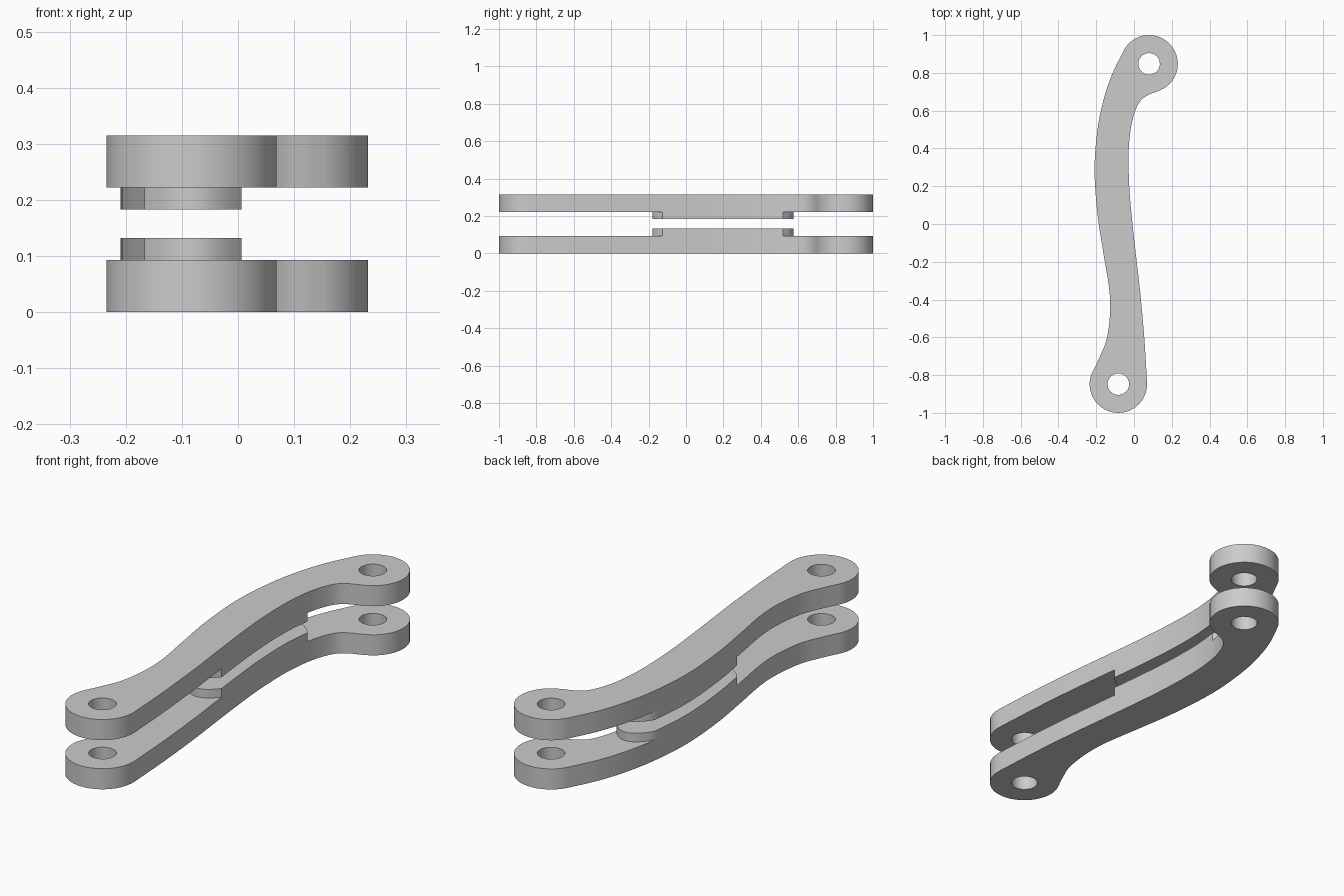
import bpy, bmesh, math
from mathutils import Vector

cube = bpy.data.objects.get("Cube")
if cube:
    bpy.data.objects.remove(cube, do_unlink=True)

grey = bpy.data.materials.new("light_grey")
grey.use_nodes = True
grey.diffuse_color = (0.6, 0.6, 0.6, 1)
grey.node_tree.nodes["Principled BSDF"].inputs["Base Color"].default_value = (0.6, 0.6, 0.6, 1)

HEIGHT, PLATE, PAD = 0.315, 0.093, 0.132
EYE_R, HOLE_R = 0.152, 0.057
BACK_EYE, FRONT_EYE = Vector((0.08, 0.848)), Vector((-0.083, -0.848))


def arc(c, r, a0, a1, n):
    angles = [math.radians(a0 + (a1 - a0) * i / n) for i in range(n + 1)]
    return [Vector((c.x + r * math.cos(a), c.y + r * math.sin(a))) for a in angles]


def spline(pts, n=6):
    """Smooth path through the points (Catmull-Rom)."""
    p = [Vector(q) for q in pts]
    p = [2 * p[0] - p[1]] + p + [2 * p[-1] - p[-2]]
    out = []
    for a, b, c, d in zip(p, p[1:], p[2:], p[3:]):
        for i in range(n):
            t = i / n
            out.append(0.5 * (2 * b + (c - a) * t + (2 * a - 5 * b + 4 * c - d) * t ** 2
                              + (3 * b - a - 3 * c + d) * t ** 3))
    return out + [p[-2]]


def bulge(a, b, sag, n=12):
    """Bowed pad end between two edge points."""
    return [a.lerp(b, i / n) + Vector((0, sag * 4 * (i / n) * (1 - i / n))) for i in range(1, n)]


def slab(name, loops, z0, z1):
    """Extrude an outline, with optional holes, from z0 to z1."""
    bm = bmesh.new()
    edges = []
    for loop in loops:
        vs = [bm.verts.new((p.x, p.y, z0)) for p in loop]
        edges += [bm.edges.new((a, b)) for a, b in zip(vs, vs[1:] + vs[:1])]
    bmesh.ops.triangle_fill(bm, edges=edges, use_beauty=True)
    ext = bmesh.ops.extrude_face_region(bm, geom=bm.faces[:], use_keep_orig=True)
    moved = [g for g in ext["geom"] if isinstance(g, bmesh.types.BMVert)]
    bmesh.ops.translate(bm, verts=moved, vec=(0, 0, z1 - z0))
    bmesh.ops.recalc_face_normals(bm, faces=bm.faces[:])
    me = bpy.data.meshes.new(name)
    bm.to_mesh(me)
    bm.free()
    me.materials.append(grey)
    ob = bpy.data.objects.new(name, me)
    bpy.context.collection.objects.link(ob)
    bpy.ops.object.select_all(action="DESELECT")
    ob.select_set(True)
    bpy.context.view_layer.objects.active = ob
    bpy.ops.object.shade_smooth_by_angle(angle=math.radians(30))


# Long curved edges of the link, both running from the back eye to the front eye
left_edge = spline([(-0.058, 0.912), (-0.117, 0.79), (-0.161, 0.658), (-0.193, 0.5), (-0.209, 0.288),
                    (-0.193, 0.05), (-0.161, -0.161), (-0.131, -0.346), (-0.127, -0.478),
                    (-0.145, -0.61), (-0.182, -0.705), (-0.218, -0.779)])
right_edge = spline([(0.158, 0.718), (0.124, 0.702), (0.077, 0.684), (0.034, 0.652), (0.003, 0.589),
                     (-0.018, 0.5), (-0.029, 0.367), (-0.024, 0.18), (-0.008, 0), (0.013, -0.188),
                     (0.034, -0.372), (0.055, -0.61), (0.068, -0.82)])

outline = (left_edge + arc(FRONT_EYE, EYE_R, 153, 371, 28)[1:-1]
           + right_edge[::-1] + arc(BACK_EYE, EYE_R, -59, 155, 28)[1:-1])
holes = [arc(c, HOLE_R, 0, 345, 23) for c in (BACK_EYE, FRONT_EYE)]

# Raised pad follows the same edges and has bowed ends
pad_l = [p for p in left_edge if -0.15 < p.y < 0.51]
pad_r = [p for p in right_edge if -0.14 < p.y < 0.52]
pad = (pad_l + bulge(pad_l[-1], pad_r[-1], -0.18 - (pad_l[-1].y + pad_r[-1].y) / 2)
       + pad_r[::-1] + bulge(pad_r[0], pad_l[0], 0.575 - (pad_l[0].y + pad_r[0].y) / 2))

slab("lower_link", [outline] + holes, 0, PLATE)
slab("lower_pad", [pad], PLATE, PAD)
slab("upper_link", [outline] + holes, HEIGHT - PLATE, HEIGHT)
slab("upper_pad", [pad], HEIGHT - PAD, HEIGHT - PLATE)
